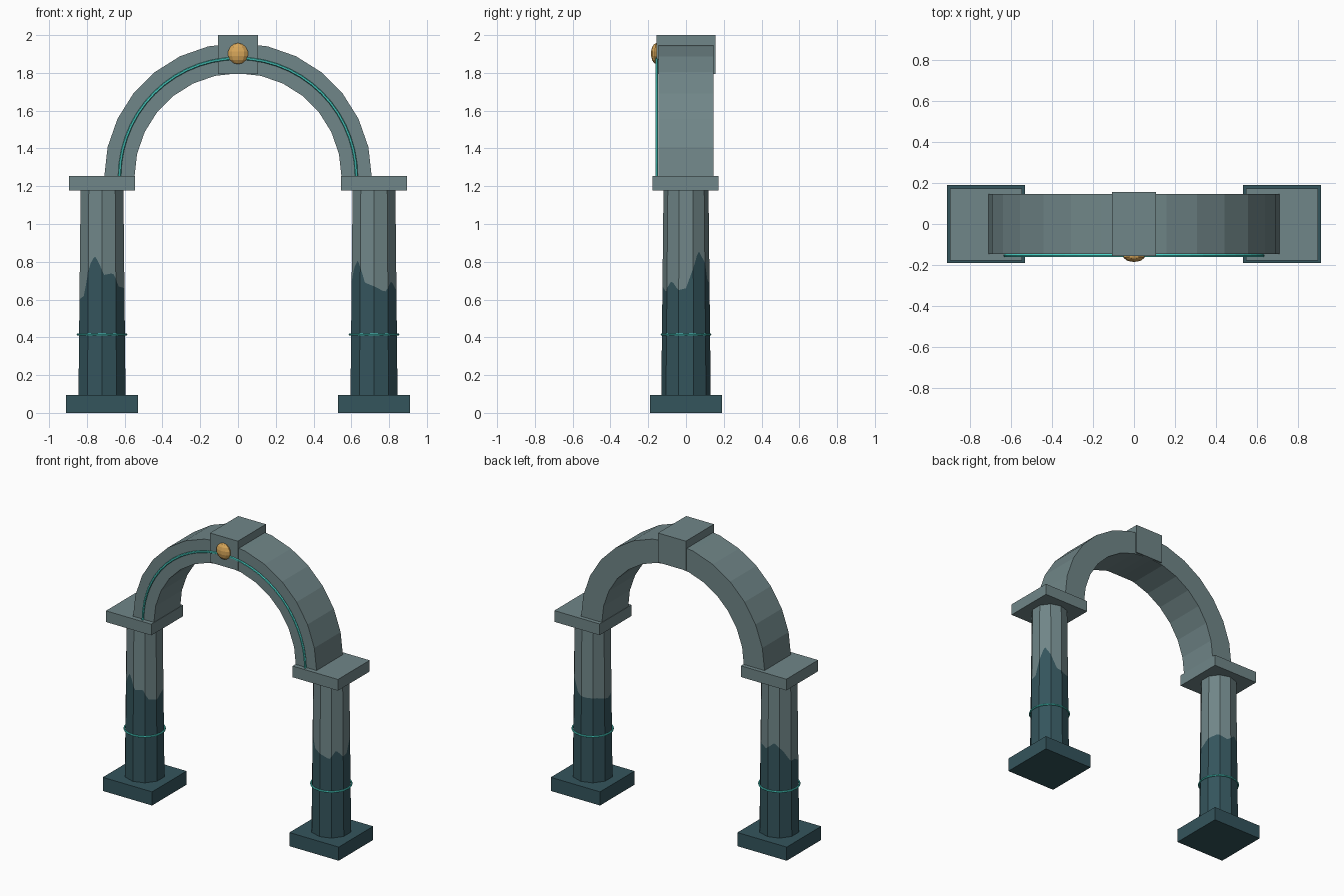
import bpy, bmesh, math

if "Cube" in bpy.data.objects:
    bpy.data.objects.remove(bpy.data.objects["Cube"])

def mat(name, r, g, b):
    m = bpy.data.materials.new(name)
    m.diffuse_color = (r, g, b, 1)
    m.use_nodes = True
    m.node_tree.nodes["Principled BSDF"].inputs["Base Color"].default_value = m.diffuse_color
    return m

STONE = mat("grey stone", 0.162, 0.238, 0.246)
DARK = mat("dark wet stone", 0.034, 0.089, 0.107)
TEAL = mat("glowing teal", 0.07, 0.66, 0.58)
GOLD = mat("gold", 0.68, 0.38, 0.10)

def finish(bm, name, *mats):
    bmesh.ops.recalc_face_normals(bm, faces=bm.faces)
    me = bpy.data.meshes.new(name)
    bm.to_mesh(me)
    bm.free()
    for m in mats:
        me.materials.append(m)
    ob = bpy.data.objects.new(name, me)
    bpy.context.collection.objects.link(ob)
    return ob

def box(name, lo, hi, m):
    bm = bmesh.new()
    bmesh.ops.create_cube(bm, size=1)
    for v in bm.verts:
        v.co = [(a + b) / 2 + c * (b - a) for a, b, c in zip(lo, hi, v.co)]
    return finish(bm, name, m)

def sweep(name, sections, m, closed=False):
    """Join a list of point loops into a skin, capped unless closed."""
    bm = bmesh.new()
    rows = [[bm.verts.new(p) for p in s] for s in sections]
    n = len(rows[0])
    pairs = list(zip(rows, rows[1:])) + ([(rows[-1], rows[0])] if closed else [])
    for a, b in pairs:
        for i in range(n):
            j = (i + 1) % n
            bm.faces.new((a[i], a[j], b[j], b[i]))
    if not closed:
        bm.faces.new(rows[0])
        bm.faces.new(rows[-1])
    return finish(bm, name, m)

def lerp_table(t, a):
    for (a0, h0), (a1, h1) in zip(t, t[1:]):
        if a0 <= a <= a1:
            return h0 + (h1 - h0) * (a - a0) / (a1 - a0)
    return t[0][1]

# height of the dark stain around each column (angle in degrees, height)
STAIN = {
    "left": [(-180, .62), (-164, .60), (-143, .62), (-119, .80), (-109, .83), (-99, .80),
             (-85, .73), (-61, .74), (-44, .67), (-16, .66), (10, .70), (45, .73),
             (80, .70), (110, .75), (135, .70), (160, .62), (180, .62)],
    "right": [(-180, .66), (-164, .68), (-152, .77), (-136, .81), (-124, .76), (-114, .69),
              (-90, .67), (-61, .64), (-40, .70), (-19, .65), (0, .66), (19, .77), (34, .86),
              (53, .80), (74, .70), (100, .68), (135, .68), (180, .66)],
}
SIDES, SUB = 10, 6

def column(name, cx, table):
    # flat-sided tapered shaft, each side split into strips cut at the stain line
    bm = bmesh.new()
    rows = []
    z0, z1, r0, r1 = 0.09, 1.19, 0.131, 0.119
    for k in range(SIDES * SUB):
        s, f = divmod(k, SUB)
        f /= SUB
        a0 = math.radians(-90 + 360 * s / SIDES)
        a1 = math.radians(-90 + 360 * (s + 1) / SIDES)
        ux = math.cos(a0) * (1 - f) + math.cos(a1) * f
        uy = math.sin(a0) * (1 - f) + math.sin(a1) * f
        h = lerp_table(table, math.degrees(math.atan2(uy, ux)))
        row = []
        for z in (z0, h, z1):
            r = r0 + (r1 - r0) * (z - z0) / (z1 - z0)
            row.append(bm.verts.new((cx + ux * r, uy * r, z)))
        rows.append(row)
    for a, b in zip(rows, rows[1:] + rows[:1]):
        bm.faces.new((a[0], b[0], b[1], a[1])).material_index = 1
        bm.faces.new((a[1], b[1], b[2], a[2])).material_index = 0
    bm.faces.new([r[0] for r in rows]).material_index = 1
    bm.faces.new([r[2] for r in rows])
    finish(bm, name, STONE, DARK)

def around(cx, cy, cz, ring_axis, R, r, a, n=6):
    """Small tube section at angle a of a ring lying flat ('z') or upright ('y')."""
    pts = []
    for i in range(n):
        t = 2 * math.pi * i / n
        d, o = R + r * math.cos(t), r * math.sin(t)
        if ring_axis == "z":
            pts.append((cx + d * math.cos(a), cy + d * math.sin(a), cz + o))
        else:
            pts.append((cx + d * math.cos(a), cy + o, cz + d * math.sin(a)))
    return pts

# piers: plinth, shaft, capital and glowing band
for side, cx in (("left", -0.72), ("right", 0.72)):
    box(side + "_plinth", (cx - .19, -.19, 0), (cx + .19, .19, .095), DARK)
    column(side + "_column", cx, STAIN[side])
    box(side + "_capital", (cx - .175, -.177, 1.177), (cx + .175, .173, 1.255), STONE)
    sweep(side + "_glow_band",
          [around(cx, 0, .416, "z", .129, .006, math.radians(-90 + 18 * k)) for k in range(20)],
          TEAL, closed=True)

# arch of wedge segments
SEG = 14
SPRING = 1.25
arch = []
for k in range(SEG + 1):
    a = math.pi * k / SEG
    c, s = math.cos(a), math.sin(a)
    arch.append([(R * c, y, SPRING + R * s)
                 for R, y in ((.548, -.145), (.708, -.145), (.708, .145), (.548, .145))])
sweep("arch", arch, STONE)

# glowing line on the front of the arch
sweep("arch_glow_line",
      [around(0, -.154, SPRING, "y", .627, .008, math.pi * k / 28) for k in range(29)], TEAL)

# keystone and gold boss
box("keystone", (-.107, -.155, 1.795), (.107, .155, 2.0), STONE)
bm = bmesh.new()
bmesh.ops.create_uvsphere(bm, u_segments=10, v_segments=7, radius=.056)
for v in bm.verts:
    x, y, z = v.co
    v.co = (x, y * .55 - .155, z + 1.902)
finish(bm, "gold_boss", GOLD)
